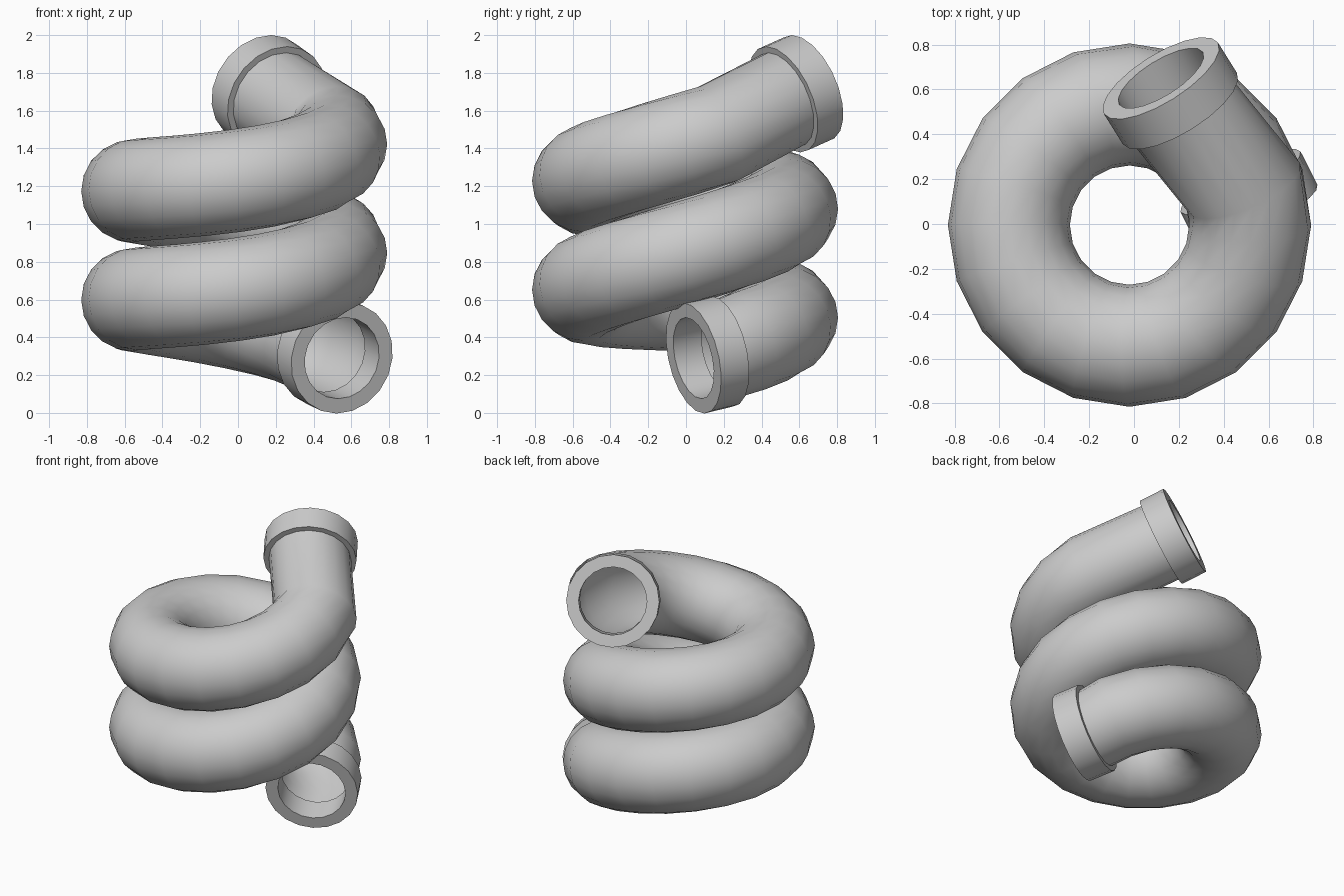
import bpy, bmesh
from math import sin, cos, pi, radians
from mathutils import Vector

if "Cube" in bpy.data.objects:
    bpy.data.objects.remove(bpy.data.objects["Cube"])

SIDES = 20


def loft(name, rings, closed=False):
    """Skin a list of point rings; closed joins the last ring to the first."""
    bm = bmesh.new()
    vs = [[bm.verts.new(p) for p in ring] for ring in rings]
    for i in range(len(vs) if closed else len(vs) - 1):
        a, b = vs[i], vs[(i + 1) % len(vs)]
        for j in range(SIDES):
            k = (j + 1) % SIDES
            bm.faces.new((a[j], a[k], b[k], b[j]))
    bmesh.ops.recalc_face_normals(bm, faces=bm.faces)
    me = bpy.data.meshes.new(name)
    bm.to_mesh(me)
    bm.free()
    ob = bpy.data.objects.new(name, me)
    bpy.context.collection.objects.link(ob)
    bpy.ops.object.select_all(action='DESELECT')
    bpy.context.view_layer.objects.active = ob
    ob.select_set(True)
    bpy.ops.object.shade_smooth_by_angle(angle=radians(35))
    return ob


def circle(centre, axis, radius):
    """Ring of points square to the axis, first point uppermost."""
    axis = axis.normalized()
    side = axis.cross(Vector((0, 0, 1))).normalized()
    up = side.cross(axis)
    return [centre + radius * (cos(2 * pi * j / SIDES) * up + sin(2 * pi * j / SIDES) * side)
            for j in range(SIDES)]


def helix(deg):
    """Slightly tilted two-turn helix."""
    t = radians(deg)
    return Vector((-0.02 + 0.538 * cos(t), -0.005 + 0.538 * sin(t),
                   0.29 + 0.576 * t / (2 * pi) + 0.07 * sin(t) - 0.02 * cos(t)))


# End faces of the two collars and their outward directions
low_face, low_axis = Vector((0.55, 0.04, 0.29)), Vector((0.44, -0.87, -0.21)).normalized()
top_face, top_axis = Vector((0.12, 0.65, 1.72)), Vector((-0.50, 0.80, 0.36)).normalized()
WIDTH = 0.17

# Coiled tube, running straight into each collar
path = [low_face - low_axis * (WIDTH - 0.005)]
path += [helix(18 * i) for i in range(2, 42)]
path += [top_face - top_axis * (WIDTH - 0.005)]
rings = []
for i, p in enumerate(path):
    if i == 0:
        d = -low_axis
    elif i == len(path) - 1:
        d = top_axis
    else:
        d = (p - path[i - 1]).normalized() + (path[i + 1] - p).normalized()
    rings.append(circle(p, d, 0.265 if i in (0, len(path) - 1) else 0.272))
loft("coiled_tube", rings)

# Thick collars at both open ends
for name, face, axis in (("lower_collar", low_face, low_axis),
                         ("upper_collar", top_face, top_axis)):
    back = face - axis * WIDTH
    loft(name, [circle(back, axis, 0.3), circle(face, axis, 0.3),
                circle(face, axis, 0.22), circle(back, axis, 0.22)], closed=True)
